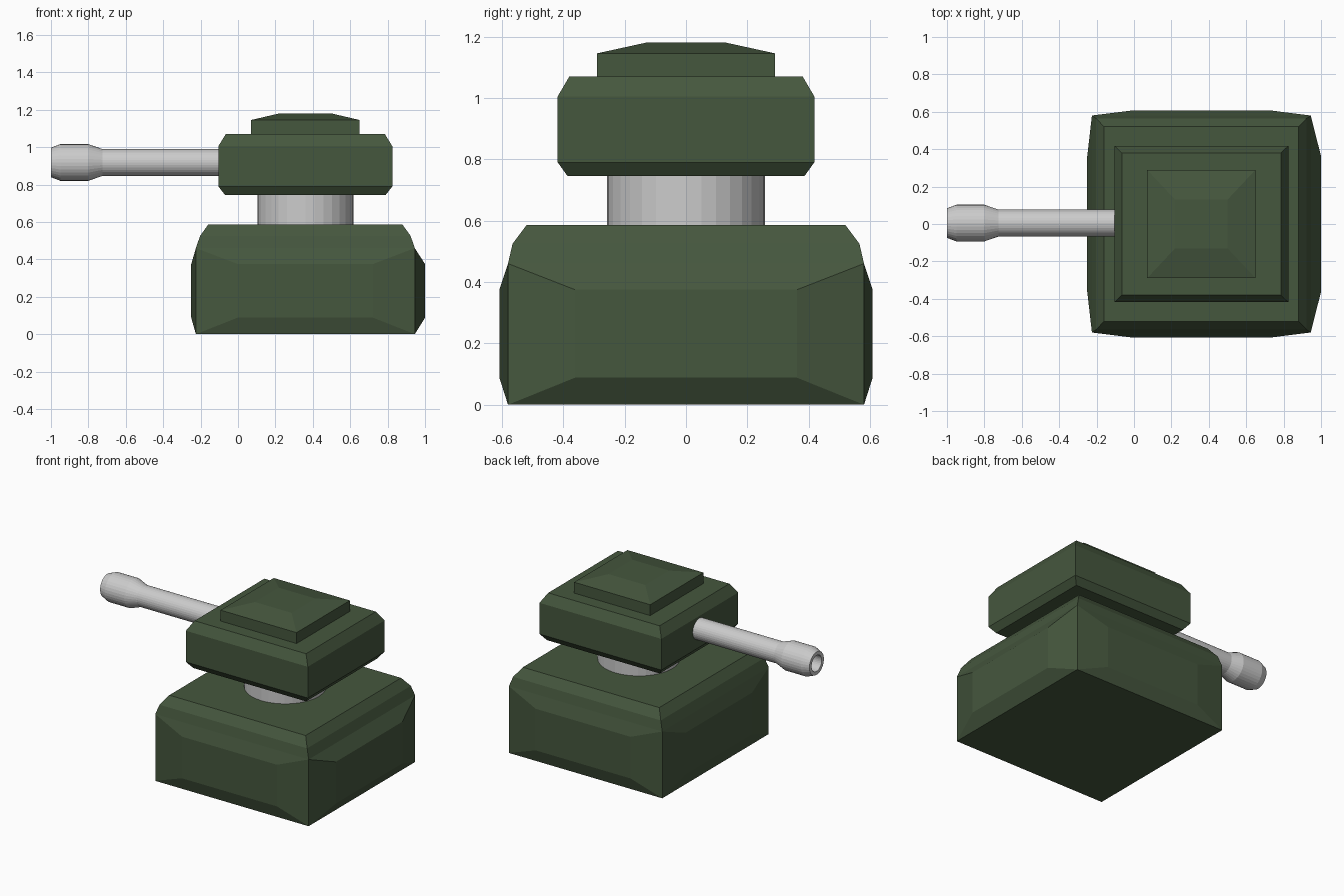
import bpy, bmesh
from math import cos, sin, pi

if "Cube" in bpy.data.objects:
    bpy.data.objects.remove(bpy.data.objects["Cube"])

CX = 0.36          # centre of hull and turret along x

green = bpy.data.materials.new("dark_green")
green.diffuse_color = (0.06, 0.095, 0.048, 1)
green.use_nodes = True
green.node_tree.nodes["Principled BSDF"].inputs["Base Color"].default_value = green.diffuse_color


def finish(bm, name, mat=None):
    bmesh.ops.recalc_face_normals(bm, faces=bm.faces)
    me = bpy.data.meshes.new(name)
    bm.to_mesh(me)
    bm.free()
    ob = bpy.data.objects.new(name, me)
    bpy.context.collection.objects.link(ob)
    if mat:
        me.materials.append(mat)
    return ob


def loft(rings):
    """Skin consecutive point rings and cap both ends; returns bmesh and face bands."""
    bm = bmesh.new()
    loops = [[bm.verts.new(p) for p in r] for r in rings]
    bands = []
    n = len(loops[0])
    for a, b in zip(loops, loops[1:]):
        bands.append([bm.faces.new((a[i], a[(i + 1) % n], b[(i + 1) % n], b[i]))
                      for i in range(n)])
    bm.faces.new(loops[0][::-1])
    bm.faces.new(loops[-1])
    bmesh.ops.recalc_face_normals(bm, faces=bm.faces)
    return bm, bands


def box_rings(levels):
    """Rectangles from (z, half width x, half width y)."""
    return [[(CX + sx * hx, sy * hy, z) for sx, sy in ((-1, -1), (1, -1), (1, 1), (-1, 1))]
            for z, hx, hy in levels]


def circle(r, n):
    return [(r * cos(2 * pi * i / n), r * sin(2 * pi * i / n)) for i in range(n)]


# Hull: stepped block with raised panels on the four sides
bm, bands = loft(box_rings([(0, 0.585, 0.58), (0.46, 0.585, 0.58),
                            (0.525, 0.563, 0.565), (0.585, 0.52, 0.52)]))
sides = bands[0]
bmesh.ops.inset_individual(bm, faces=sides, thickness=0.08)
for f in sides:
    f.normal_update()
    n = f.normal.copy()
    for v in f.verts:
        v.co.z = 0.375 if v.co.z > 0.23 else 0.088
        if abs(n.x) > 0.5:
            v.co.x = 1.0 if n.x > 0 else -0.25
            v.co.y = 0.362 if v.co.y > 0 else -0.362
        else:
            v.co.y = 0.608 if n.y > 0 else -0.608
            v.co.x = CX + (0.362 if v.co.x > CX else -0.362)
finish(bm, "hull", green)

# Turret neck
bm, _ = loft([[(CX + x, y, z) for x, y in circle(0.257, 32)] for z in (0.58, 0.75)])
finish(bm, "turret_neck")

# Turret body with chamfered top and bottom
bm, _ = loft(box_rings([(0.745, 0.43, 0.386), (0.79, 0.465, 0.418),
                        (1.005, 0.465, 0.418), (1.07, 0.425, 0.38)]))
finish(bm, "turret", green)

# Roof hatch with sloped lid
bm, _ = loft(box_rings([(1.065, 0.29, 0.29), (1.145, 0.29, 0.29), (1.18, 0.14, 0.13)]))
finish(bm, "roof_hatch", green)

# Gun barrel with muzzle and hollow bore, profile given as (x, radius)
profile = [(-0.08, 0.072), (-0.725, 0.072), (-0.80, 0.098), (-0.95, 0.098),
           (-1.0, 0.079), (-1.0, 0.055), (-0.93, 0.055)]
bm, _ = loft([[(x, 0.005 + a, 0.918 + b) for a, b in circle(r, 32)] for x, r in profile])
finish(bm, "gun_barrel")
